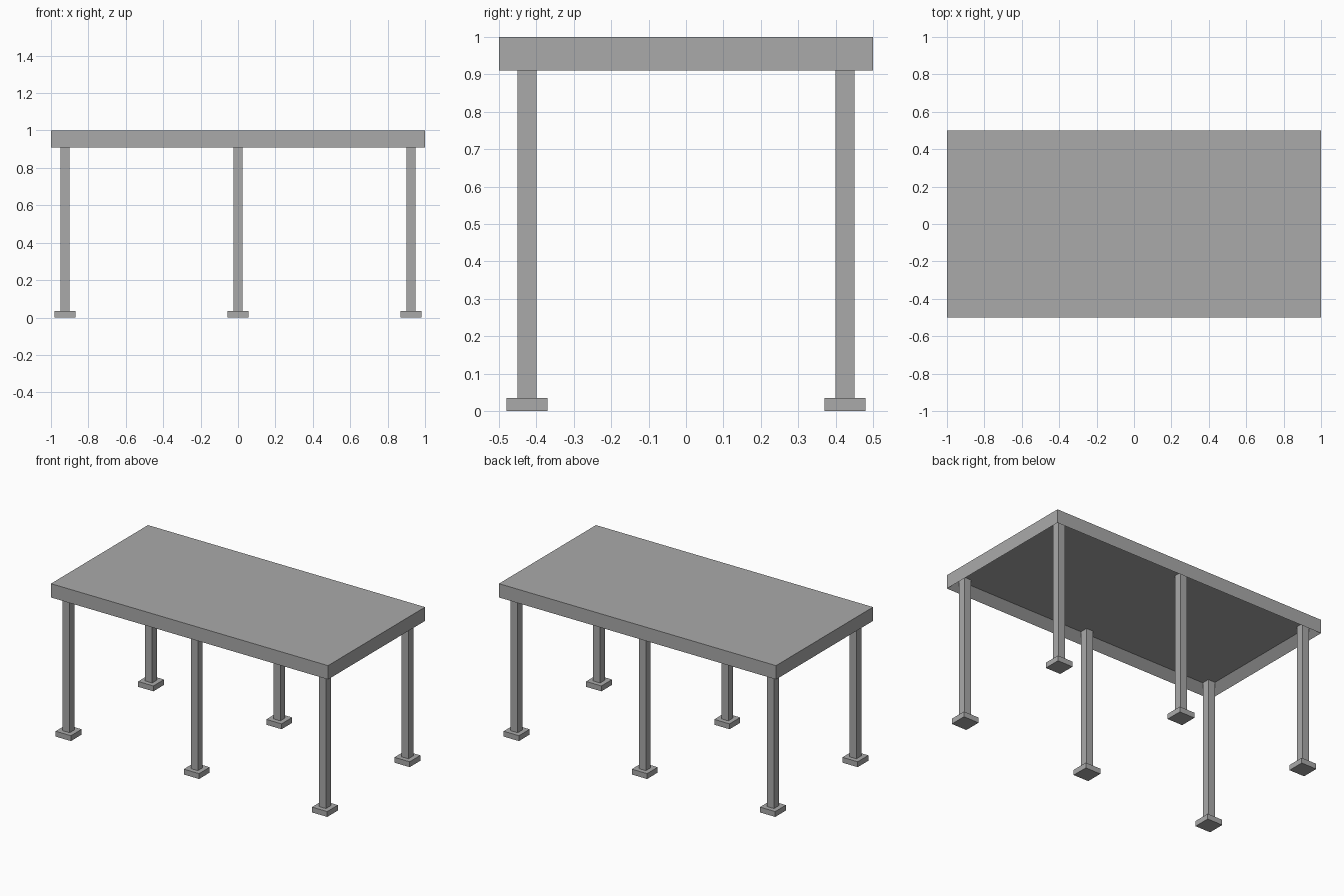
import bpy
import bmesh
from mathutils import Matrix, Vector

cube = bpy.data.objects.get("Cube")
if cube:
    bpy.data.objects.remove(cube, do_unlink=True)

grey = bpy.data.materials.new("plain grey")
grey.use_nodes = True
colour = (0.4, 0.4, 0.4, 1)
grey.diffuse_color = colour
grey.node_tree.nodes["Principled BSDF"].inputs["Base Color"].default_value = colour


def add_object(name, bm):
    mesh = bpy.data.meshes.new(name)
    bmesh.ops.recalc_face_normals(bm, faces=bm.faces)
    bm.to_mesh(mesh)
    bm.free()
    mesh.materials.append(grey)
    obj = bpy.data.objects.new(name, mesh)
    bpy.context.collection.objects.link(obj)
    return obj


def box_mesh(centre, size):
    bm = bmesh.new()
    matrix = Matrix.Translation(centre) @ Matrix.Diagonal((*size, 1))
    bmesh.ops.create_cube(bm, size=1, matrix=matrix)
    return bm


def box(name, x, y, bottom, top, width):
    centre = Vector((x, y, (bottom + top) / 2))
    return add_object(name, box_mesh(centre, (width, width, top - bottom)))


# Table top: a slab hollowed from below, leaving a rim all round
rim, recess = 0.05, 0.05
bm = box_mesh((0, 0, 0.955), (2, 1, 0.09))
bm.normal_update()
under = [f for f in bm.faces if f.normal.z < -0.5]
bmesh.ops.inset_region(bm, faces=under, thickness=rim, use_even_offset=True)
bmesh.ops.translate(bm, verts=under[0].verts[:], vec=(0, 0, recess))
add_object("table_top", bm)

# Six legs inside the rim, each on a square foot
columns = {"right": -0.925, "middle": 0, "left": 0.925}
rows = {"front": -0.425, "back": 0.425}
for row, y in rows.items():
    for column, x in columns.items():
        box(f"{row}_{column}_leg", x, y, 0.035, 0.91 + recess, 0.05)
        box(f"{row}_{column}_foot", x, y, 0, 0.035, 0.11)
